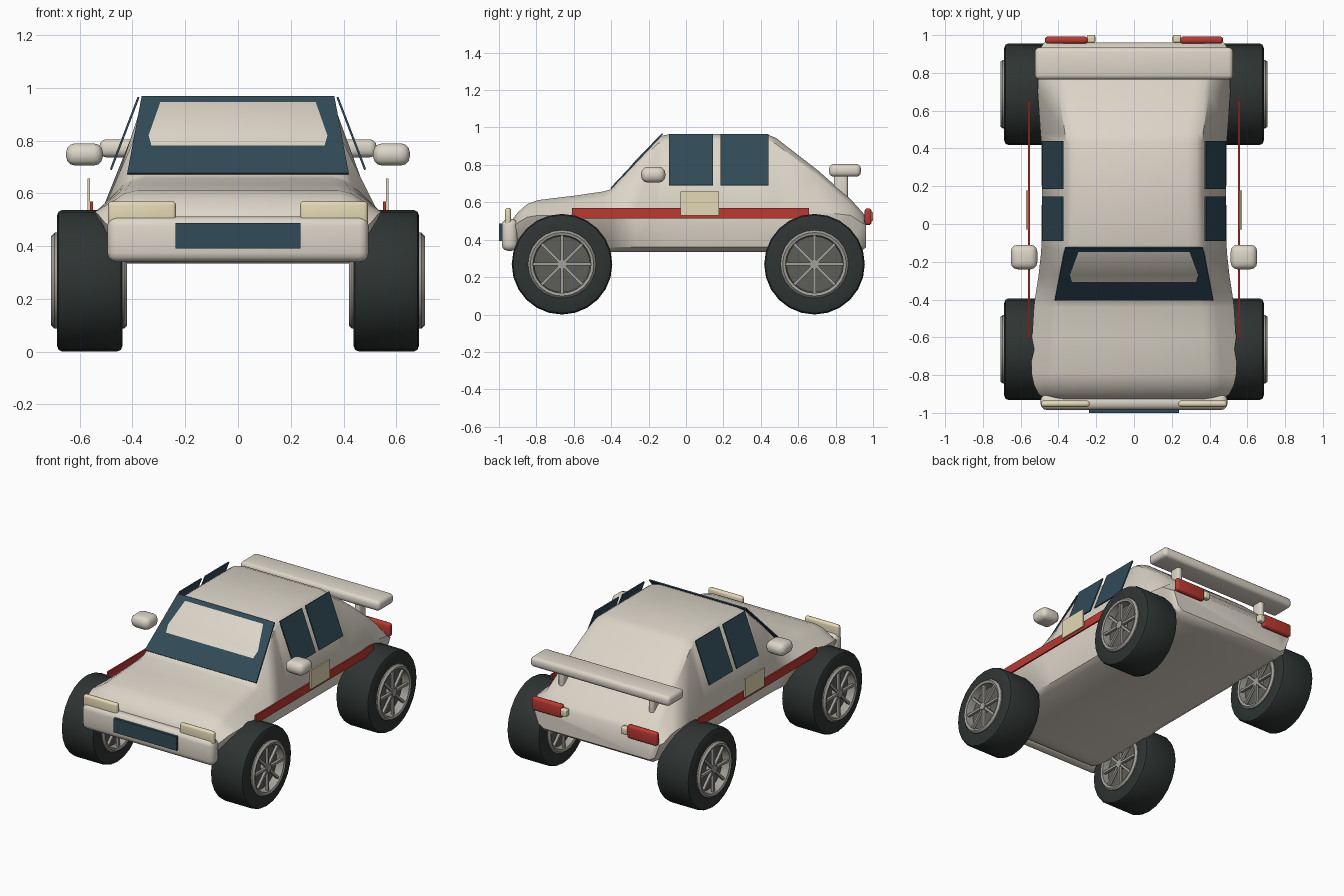
import bpy, bmesh
from math import pi, cos, sin, radians
from mathutils import Vector, Matrix

if "Cube" in bpy.data.objects:
    bpy.data.objects.remove(bpy.data.objects["Cube"])


def material(name, r, g, b):
    m = bpy.data.materials.new(name)
    m.diffuse_color = (r, g, b, 1)
    m.use_nodes = True
    m.node_tree.nodes["Principled BSDF"].inputs["Base Color"].default_value = m.diffuse_color
    return m


CREAM = material("cream", 0.72, 0.67, 0.58)
GLASS = material("glass", 0.03, 0.07, 0.095)
RED = material("red", 0.5, 0.04, 0.03)
LAMP = material("lamp", 0.78, 0.69, 0.46)
RUBBER = material("rubber", 0.028, 0.034, 0.033)
METAL = material("metal", 0.36, 0.35, 0.32)
DARK = material("dark_metal", 0.11, 0.11, 0.10)


def finish(bm, name, mat, smooth=40):
    bmesh.ops.recalc_face_normals(bm, faces=bm.faces)
    me = bpy.data.meshes.new(name)
    bm.to_mesh(me)
    bm.free()
    ob = bpy.data.objects.new(name, me)
    bpy.context.collection.objects.link(ob)
    me.materials.append(mat)
    if smooth:
        bpy.ops.object.select_all(action='DESELECT')
        ob.select_set(True)
        bpy.context.view_layer.objects.active = ob
        bpy.ops.object.shade_smooth_by_angle(angle=radians(smooth))
    return ob


def box(name, x, y, z, mat, bevel=0.0):
    """Box from (min, max) ranges with optional rounded edges."""
    bm = bmesh.new()
    bmesh.ops.create_cube(bm, size=1)
    for v in bm.verts:
        v.co = Vector([(a + b) / 2 + c * (b - a) for (a, b), c in zip((x, y, z), v.co)])
    if bevel:
        bmesh.ops.bevel(bm, geom=bm.edges[:], offset=bevel, segments=3, profile=0.5, affect='EDGES')
    return finish(bm, name, mat, 50 if bevel else 0)


def pair(name, x, y, z, mat, bevel=0.0):
    box(name + "_right", x, y, z, mat, bevel)
    box(name + "_left", (-x[1], -x[0]), y, z, mat, bevel)


def panel(name, corners, mat, thick=0.008):
    bm = bmesh.new()
    bm.faces.new([bm.verts.new(c) for c in corners])
    ob = finish(bm, name, mat, 0)
    mod = ob.modifiers.new("thickness", 'SOLIDIFY')
    mod.thickness, mod.offset = thick, 0


def lathe(name, profile, y, z, side, mat, closed=True, n=24):
    """Turn (x, radius) points around a wheel axle."""
    bm = bmesh.new()
    rings = [[bm.verts.new((side * x, y + r * cos(2 * pi * k / n), z + r * sin(2 * pi * k / n)))
              for k in range(n)] for x, r in profile]
    for i in range(len(rings) if closed else len(rings) - 1):
        a, b = rings[i], rings[(i + 1) % len(rings)]
        for k in range(n):
            bm.faces.new((a[k], a[(k + 1) % n], b[(k + 1) % n], b[k]))
    if not closed:
        bm.faces.new(rings[0])
        bm.faces.new(rings[-1])
    return finish(bm, name, mat, 35)


# body shell lofted front to back:
# y, bottom z, top z, sill half width, waist half width, waist z, top half width
STATIONS = [
    (-0.935, 0.37, 0.50, 0.43, 0.46, 0.45, 0.44),
    (-0.90, 0.345, 0.545, 0.45, 0.505, 0.49, 0.46),
    (-0.85, 0.335, 0.59, 0.46, 0.53, 0.52, 0.465),
    (-0.79, 0.335, 0.612, 0.46, 0.543, 0.53, 0.46),
    (-0.60, 0.335, 0.635, 0.46, 0.54, 0.53, 0.45),
    (-0.44, 0.335, 0.658, 0.46, 0.53, 0.54, 0.435),
    (-0.40, 0.335, 0.670, 0.46, 0.525, 0.54, 0.43),
    (-0.27, 0.335, 0.824, 0.45, 0.505, 0.55, 0.40),
    (-0.15, 0.335, 0.947, 0.45, 0.492, 0.55, 0.372),
    (-0.11, 0.335, 0.961, 0.45, 0.49, 0.55, 0.365),
    (0.15, 0.335, 0.966, 0.45, 0.488, 0.55, 0.36),
    (0.43, 0.335, 0.965, 0.45, 0.49, 0.55, 0.36),
    (0.48, 0.335, 0.945, 0.45, 0.495, 0.55, 0.365),
    (0.70, 0.335, 0.775, 0.45, 0.51, 0.55, 0.40),
    (0.88, 0.335, 0.617, 0.45, 0.505, 0.53, 0.43),
    (0.94, 0.34, 0.55, 0.45, 0.49, 0.49, 0.44),
    (0.962, 0.36, 0.525, 0.44, 0.475, 0.48, 0.43),
]
bm = bmesh.new()
rings = []
for y, zb, zt, ws, ww, wz, wt in STATIONS:
    half = [(ws - 0.04, zb), (ws, zb + 0.025), (ww, wz),
            (wt, zt - 0.032), (wt - 0.03, zt - 0.012), (wt - 0.08, zt)]
    pts = half + [(-x, z) for x, z in reversed(half)]
    rings.append([bm.verts.new((x, y, z)) for x, z in pts])
for a, b in zip(rings, rings[1:]):
    for k in range(len(a)):
        j = (k + 1) % len(a)
        bm.faces.new((a[k], a[j], b[j], b[k]))
bm.faces.new(rings[0])
bm.faces.new(rings[-1])
finish(bm, "car_body", CREAM, 40)

# glass: the body bulges through the flat windscreen
panel("windscreen", [(-0.42, -0.402, 0.674), (0.42, -0.402, 0.674),
                     (0.365, -0.125, 0.967), (-0.365, -0.125, 0.967)], GLASS)
for s, side in ((1, "right"), (-1, "left")):
    for label, y0, y1 in (("front", -0.09, 0.145), ("rear", 0.185, 0.44)):
        panel(f"{label}_window_{side}", [(s * 0.482, y0, 0.69), (s * 0.482, y1, 0.69),
                                         (s * 0.377, y1, 0.965), (s * 0.377, y0, 0.965)], GLASS)

# front end
box("front_bumper", (-0.495, 0.495), (-0.985, -0.90), (0.34, 0.512), CREAM, 0.035)
box("grille", (-0.237, 0.237), (-1.0, -0.975), (0.392, 0.487), GLASS)
pair("headlight", (0.235, 0.492), (-0.968, -0.935), (0.475, 0.57), LAMP, 0.014)

# tail lamps
pair("tail_light", (0.245, 0.472), (0.955, 0.992), (0.478, 0.568), RED, 0.015)
pair("reverse_light", (0.205, 0.25), (0.96, 1.0), (0.50, 0.548), LAMP, 0.008)

# rear wing on two posts
box("rear_wing", (-0.525, 0.525), (0.765, 0.935), (0.737, 0.805), CREAM, 0.025)
pair("wing_post", (0.32, 0.36), (0.79, 0.865), (0.58, 0.75), CREAM, 0.014)

# mirrors, side stripes and door plates
pair("mirror", (0.512, 0.652), (-0.24, -0.11), (0.705, 0.79), CREAM, 0.036)
pair("side_stripe", (0.55, 0.561), (-0.61, 0.657), (0.513, 0.57), RED)
pair("door_plate", (0.561, 0.571), (-0.03, 0.177), (0.53, 0.657), LAMP)

# wheels
TYRE = [(0.437, 0.175), (0.437, 0.245), (0.444, 0.262), (0.46, 0.269), (0.665, 0.269),
        (0.68, 0.262), (0.687, 0.245), (0.687, 0.175)]
RIM = [(0.425, 0.155), (0.42, 0.17), (0.432, 0.182), (0.695, 0.182), (0.708, 0.17), (0.703, 0.155),
       (0.65, 0.15), (0.48, 0.15)]
WZ = 0.269
for end, y in (("front", -0.663), ("rear", 0.687)):
    for s, side in ((1, "right"), (-1, "left")):
        tag = f"{end}_{side}"
        lathe(f"tyre_{tag}", TYRE, y, WZ, s, RUBBER)
        lathe(f"rim_{tag}", RIM, y, WZ, s, METAL)
        lathe(f"wheel_back_{tag}", [(0.47, 0.155), (0.65, 0.155)], y, WZ, s, DARK, closed=False)
        lathe(f"hub_{tag}", [(0.43, 0.026), (0.70, 0.026)], y, WZ, s, METAL, closed=False, n=12)
        # eight spokes on each face
        bm = bmesh.new()
        for x in (0.44, 0.685):
            for k in range(8):
                m = (Matrix.Translation((s * x, y, WZ)) @ Matrix.Rotation(k * pi / 4, 4, 'X')
                     @ Matrix.Translation((0, 0, 0.085)) @ Matrix.Diagonal((0.018, 0.016, 0.15, 1)))
                bmesh.ops.create_cube(bm, size=1, matrix=m)
        finish(bm, f"spokes_{tag}", METAL, 0)
